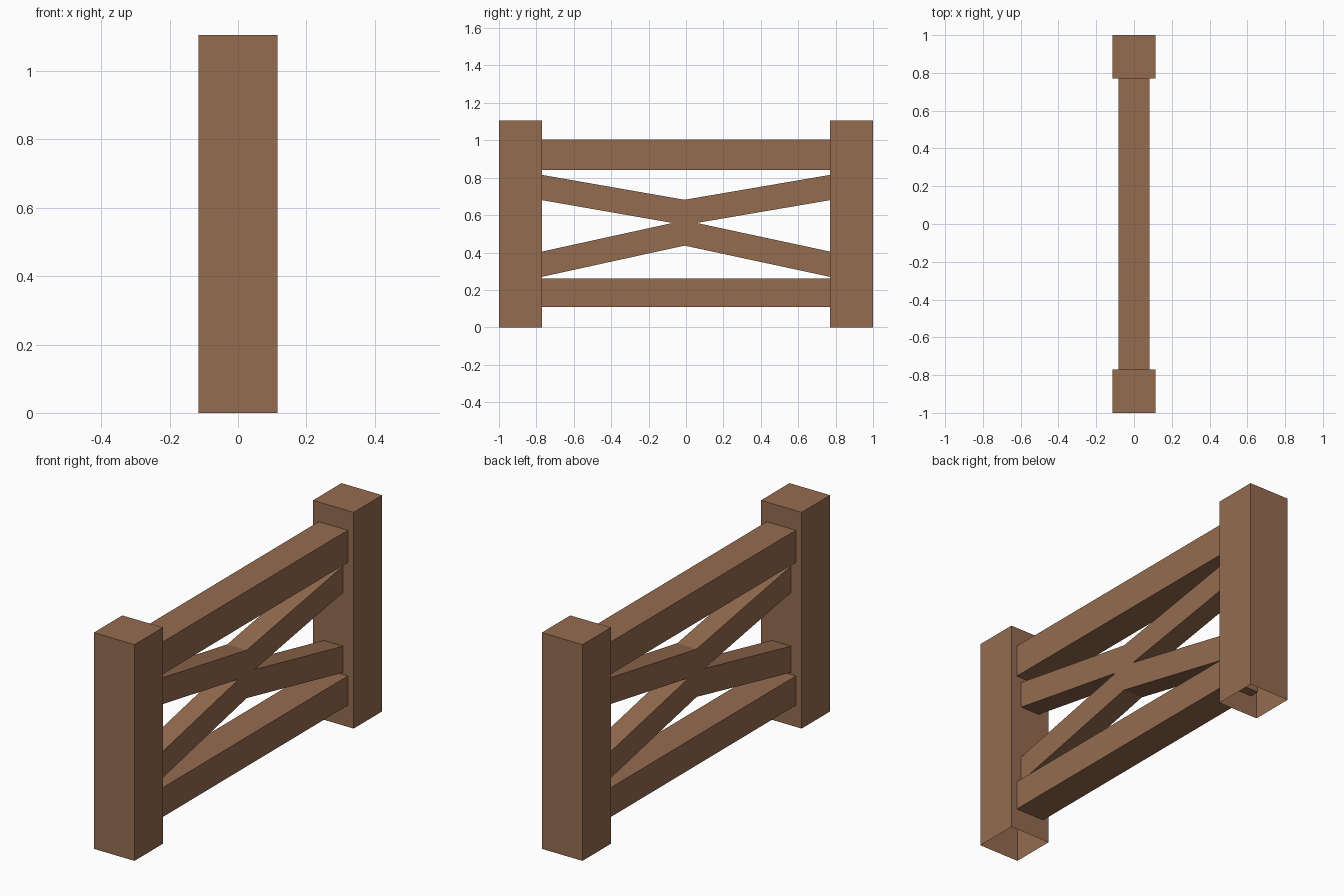
import bpy, bmesh

if "Cube" in bpy.data.objects:
    bpy.data.objects.remove(bpy.data.objects["Cube"])

wood = bpy.data.materials.new("brown wood")
wood.diffuse_color = (0.30, 0.15, 0.08, 1)
wood.use_nodes = True
wood.node_tree.nodes["Principled BSDF"].inputs["Base Color"].default_value = wood.diffuse_color


def extrude_profile(name, profile, half_width):
    """Extrude a closed (y, z) outline across x."""
    bm = bmesh.new()
    face = bm.faces.new([bm.verts.new((-half_width, y, z)) for y, z in profile])
    result = bmesh.ops.extrude_face_region(bm, geom=[face])
    moved = [g for g in result["geom"] if isinstance(g, bmesh.types.BMVert)]
    bmesh.ops.translate(bm, verts=moved, vec=(2 * half_width, 0, 0))
    # keep the starting cap so that the solid is closed
    if not face.is_valid or len(bm.faces) < len(profile) + 2:
        bmesh.ops.holes_fill(bm, edges=bm.edges[:], sides=0)
    return finish(name, bm)


def finish(name, bm):
    bmesh.ops.recalc_face_normals(bm, faces=bm.faces[:])
    mesh = bpy.data.meshes.new(name)
    bm.to_mesh(mesh)
    bm.free()
    mesh.materials.append(wood)
    obj = bpy.data.objects.new(name, mesh)
    bpy.context.collection.objects.link(obj)
    return obj


def box(name, half_x, y0, y1, z0, z1, open_bottom=False):
    bm = bmesh.new()
    bmesh.ops.create_cube(bm, size=1)
    bmesh.ops.scale(bm, verts=bm.verts[:], vec=(2 * half_x, y1 - y0, z1 - z0))
    bmesh.ops.translate(bm, verts=bm.verts[:], vec=(0, (y0 + y1) / 2, (z0 + z1) / 2))
    bmesh.ops.recalc_face_normals(bm, faces=bm.faces[:])
    if open_bottom:
        bm.normal_update()
        under = [f for f in bm.faces if f.normal.z < -0.9]
        bmesh.ops.delete(bm, geom=under, context="FACES")
    return finish(name, bm)


# Posts: hollow underneath
box("left_post", 0.115, -1.0, -0.77, 0, 1.105, open_bottom=True)
box("right_post", 0.115, 0.77, 1.0, 0, 1.105, open_bottom=True)

# Horizontal rails, let slightly into the posts
box("top_rail", 0.082, -0.82, 0.82, 0.84, 1.005)
box("bottom_rail", 0.082, -0.82, 0.82, 0.11, 0.26)


# Bent braces that meet in the middle to form the cross
def brace(name, end_low, mid_low, height):
    slope = (end_low - mid_low) / 0.77
    end, mid = 0.80, -0.008
    tip = mid_low + slope * end
    extrude_profile(name, [(-end, tip), (mid, mid_low), (end, tip),
                           (end, tip + height), (mid, mid_low + height),
                           (-end, tip + height)], 0.055)


brace("upper_brace", 0.68, 0.547, 0.135)
brace("lower_brace", 0.27, 0.437, 0.135)
